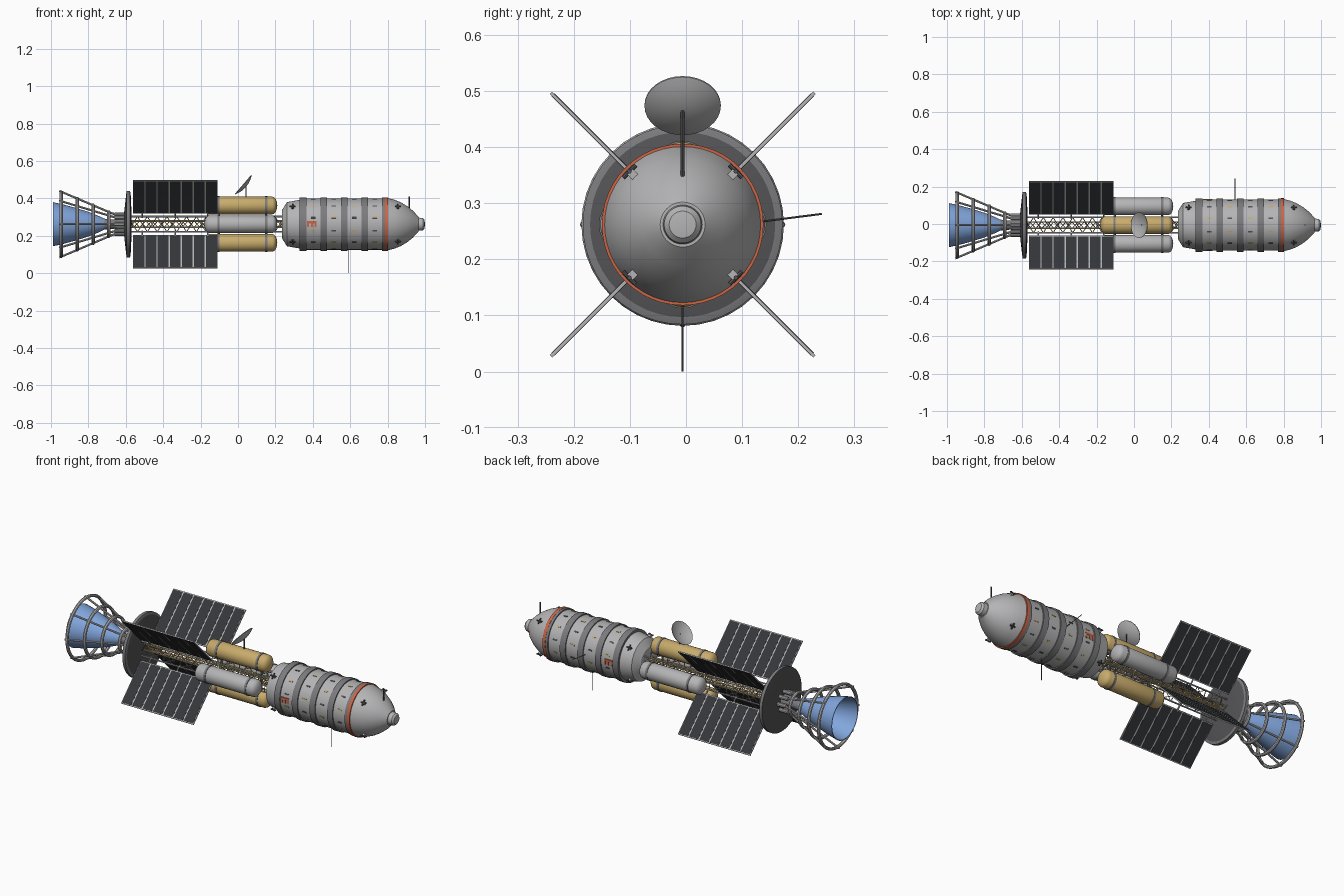
import bpy, bmesh, math
from mathutils import Matrix, Vector

if "Cube" in bpy.data.objects:
    bpy.data.objects.remove(bpy.data.objects["Cube"])

AXIS = Vector((0, -0.006, 0.262))   # long axis of the craft
TAU = math.tau


def material(name, r, g, b):
    m = bpy.data.materials.new(name)
    m.use_nodes = True
    m.diffuse_color = (r, g, b, 1)
    bsdf = m.node_tree.nodes["Principled BSDF"]
    bsdf.inputs["Base Color"].default_value = (r, g, b, 1)
    bsdf.inputs["Roughness"].default_value = 0.6
    return m


LIGHT = material("light grey", 0.46, 0.46, 0.47)
MID = material("mid grey", 0.2, 0.2, 0.21)
DARK = material("dark grey", 0.09, 0.09, 0.095)
CELL = material("solar cell", 0.035, 0.037, 0.042)
GOLD = material("gold", 0.58, 0.41, 0.15)
BLUE = material("blue", 0.22, 0.38, 0.72)
RED = material("orange red", 0.6, 0.13, 0.06)


def finish(bm, name, mats, recalc=True):
    if recalc:
        bmesh.ops.recalc_face_normals(bm, faces=bm.faces)
    me = bpy.data.meshes.new(name)
    bm.to_mesh(me)
    bm.free()
    for m in mats:
        me.materials.append(m)
    me.polygons.foreach_set("use_smooth", [True] * len(me.polygons))
    me.set_sharp_from_angle(angle=math.radians(32))
    ob = bpy.data.objects.new(name, me)
    ob.location = AXIS
    bpy.context.collection.objects.link(ob)
    return ob


def polar(x, r, a):
    return Vector((x, r * math.cos(a), r * math.sin(a)))


def lathe(bm, profile, n=32, matrix=Matrix(), closed=False):
    """Turn (x, radius, material index) points around the x axis."""
    rings = []
    for x, r, *_ in profile:
        count = n if r > 1e-5 else 1
        rings.append([bm.verts.new(matrix @ polar(x, r, TAU * i / n)) for i in range(count)])
    pairs = list(zip(rings, rings[1:], profile))
    if closed:
        pairs.append((rings[-1], rings[0], profile[-1]))
    for p, q, point in pairs:
        for i in range(n):
            j = (i + 1) % n
            loop = [p[i % len(p)], p[j % len(p)], q[j % len(q)], q[i % len(q)]]
            f = bm.faces.new(list(dict.fromkeys(loop)))
            f.material_index = point[2] if len(point) > 2 else 0


def rod(bm, a, b, r, n=6, index=0):
    a, b = Vector(a), Vector(b)
    turn = (b - a).to_track_quat('Z', 'Y').to_matrix().to_4x4()
    made = bmesh.ops.create_cone(bm, cap_ends=True, segments=n, radius1=r, radius2=r, depth=(b - a).length,
                                 matrix=Matrix.Translation((a + b) / 2) @ turn)
    for f in {f for v in made["verts"] for f in v.link_faces}:
        f.material_index = index


def box(bm, x, r, angle, size, index=0, side=0):
    """Box at a radius and angle; size is along x, outward and sideways."""
    m = (Matrix.Rotation(angle, 4, 'X') @ Matrix.Translation((x, r, side))
         @ Matrix.Diagonal((*size, 1)))
    made = bmesh.ops.create_cube(bm, size=1, matrix=m)
    for f in {f for v in made["verts"] for f in v.link_faces}:
        f.material_index = index


DIAGONALS = [TAU * (k + 0.5) / 4 for k in range(4)]
EIGHTHS = [TAU * k / 8 for k in range(8)]

# Crew hull: rear cone, banded barrel, red ring, rounded nose and cap
profile = [(0.235, 0, 0), (0.235, 0.075, 0), (0.262, 0.118, 0), (0.33, 0.13, 1)]
bands = [0.33 + 0.11 * k for k in range(5)]
for x in bands:
    end = x + (0.035 if x < 0.75 else 0.015)
    profile += [(x, 0.143, 1), (end, 0.143, 1)]
    if x < 0.75:
        profile += [(end, 0.137, 0), (x + 0.11, 0.137, 1)]
profile += [(0.785, 0.144, 2), (0.802, 0.144, 2), (0.802, 0.139, 0), (0.835, 0.131, 0),
            (0.87, 0.117, 0), (0.905, 0.096, 0), (0.935, 0.072, 0), (0.965, 0.04, 0),
            (0.965, 0.035, 0), (0.988, 0.033, 0), (0.997, 0.024, 0), (1.0, 0, 0)]
bm = bmesh.new()
lathe(bm, profile, 48)
finish(bm, "crew_hull", [LIGHT, MID, RED])

# Small windows around every light band
bm = bmesh.new()
for i, x in enumerate(bands[:4]):
    for k in range(12):
        box(bm, x + 0.072, 0.137, TAU * (k + 0.5) / 12, (0.024, 0.004, 0.008), (k + i) % 2)
finish(bm, "hull_windows", [GOLD, DARK])

# Red notched plates on both flanks
bm = bmesh.new()
for a in (0, math.pi):
    up = math.cos(a)
    box(bm, 0.395, 0.137, a, (0.05, 0.005, 0.012), 0, 0.010 * up)
    for dx in (-0.02, 0, 0.02):
        box(bm, 0.395 + dx, 0.137, a, (0.01, 0.005, 0.022), 0, -0.005 * up)
finish(bm, "flank_plates", [RED])

# Attitude thruster blocks on the diagonals
bm = bmesh.new()
for x, r in ((0.855, 0.126), (0.292, 0.127)):
    for a in DIAGONALS:
        box(bm, x, r, a, (0.014, 0.014, 0.014))
        c = polar(x, r + 0.008, a)
        side = polar(0, 0.016, a + TAU / 4)
        rod(bm, c - side, c + side, 0.004, 8, 1)
        rod(bm, c - Vector((0.016, 0, 0)), c + Vector((0.016, 0, 0)), 0.004, 8, 1)
finish(bm, "thruster_blocks", [LIGHT, DARK])

# Whip antennas and nose mast
bm = bmesh.new()
rod(bm, (0.59, 0, -0.13), (0.59, 0, -0.262), 0.0018)
rod(bm, (0.54, 0.13, 0.004), (0.54, 0.248, 0.019), 0.0018)
rod(bm, (0.915, 0, 0.08), (0.915, 0, 0.149), 0.0035, 8)
finish(bm, "antennas", [DARK])

# Propellant tanks with dark straps
for k, name in enumerate(("left", "top", "right", "bottom")):
    y, z = 0.1 * math.cos(k * TAU / 4), 0.1 * math.sin(k * TAU / 4)
    place = Matrix.Translation((0, y, z))
    bm = bmesh.new()
    caps = [(0.026 * (1 - math.sin(t)), 0.047 * math.cos(t)) for t in
            (TAU / 4, 1.2, 0.8, 0.4, 0)]
    tank = [(-0.18 + d, r, 0) for d, r in caps] + [(0.21 - d, r, 0) for d, r in reversed(caps)]
    lathe(bm, tank, 24, place)
    for x in (-0.11, 0.145):
        lathe(bm, [(x, 0.044, 1), (x, 0.0495, 1), (x + 0.012, 0.0495, 1), (x + 0.012, 0.044, 1)],
              24, place, True)
    for x in (-0.1, 0.15):
        rod(bm, (x, y * 0.6, z * 0.6), (x, 0, 0), 0.005, 6, 1)
    finish(bm, f"{name}_tank", [GOLD if k % 2 else LIGHT, MID])

# Truss spine: grey outer rails and bracing around a gold core lattice
bm = bmesh.new()
for r, cells, thick, index in ((0.058, 16, 0.0032, 0), (0.024, 26, 0.003, 1)):
    step = 0.84 / cells
    for a in DIAGONALS:
        b = a + TAU / 4
        rod(bm, polar(-0.59, r, a), polar(0.25, r, a), thick * 1.4, 6, index)
        for i in range(cells):
            x = -0.59 + i * step
            p, q = (a, b) if i % 2 else (b, a)
            rod(bm, polar(x, r, p), polar(x + step, r, q), thick * 0.7, 4, index)
finish(bm, "truss_spine", [LIGHT, GOLD])

# Four diagonal solar panels, seven cell columns each
bm = bmesh.new()
INNER, OUTER, START, COLS = 0.083, 0.332, -0.562, 7
width = 0.452 / COLS
for a in DIAGONALS:
    box(bm, START + 0.226, (INNER + OUTER) / 2, a, (0.452, OUTER - INNER, 0.006))
    for i in range(COLS):
        box(bm, START + (i + 0.5) * width, (INNER + OUTER) / 2, a,
            (width - 0.007, OUTER - INNER - 0.01, 0.0075), 1)
    for x in (START + 0.05, START + 0.226, START + 0.4):
        rod(bm, polar(x, 0.05, a), polar(x, INNER + 0.01, a), 0.004)
finish(bm, "solar_panels", [LIGHT, CELL])

# Radiation shield disc
bm = bmesh.new()
lathe(bm, [(-0.612, 0, 0), (-0.608, 0.07, 0), (-0.598, 0.16, 0), (-0.595, 0.178, 1), (-0.578, 0.178, 1),
           (-0.574, 0.165, 0), (-0.57, 0.08, 0), (-0.568, 0, 0)], 48)
finish(bm, "radiation_shield", [DARK, MID])

# Engine neck with a ring of small canisters
bm = bmesh.new()
lathe(bm, [(-0.72, 0, 0), (-0.72, 0.03, 0), (-0.66, 0.024, 0), (-0.64, 0.035, 0), (-0.605, 0.035, 0),
           (-0.605, 0, 0)], 24)
for a in EIGHTHS:
    rod(bm, polar(-0.66, 0.052, a), polar(-0.605, 0.052, a), 0.011, 10, 1)
    rod(bm, polar(-0.69, 0.064, a), polar(-0.65, 0.05, a), 0.006, 8, 1)
finish(bm, "engine_neck", [MID, LIGHT])

# Blue engine bell, open at the rear
bm = bmesh.new()
outer = [(-0.70, 0.022), (-0.74, 0.042), (-0.8, 0.066), (-0.87, 0.088), (-0.94, 0.107), (-0.99, 0.118)]
lathe(bm, outer + [(x, r - 0.004) for x, r in reversed(outer)], 40, closed=True)
finish(bm, "engine_bell", [BLUE])

# Cage of hoops and struts around the bell
bm = bmesh.new()
hoops = ((-0.945, 0.172), (-0.86, 0.138), (-0.775, 0.103), (-0.692, 0.066))
for x, r in hoops:
    tube = [(x + 0.0095 * math.cos(t), r + 0.0085 * math.sin(t)) for t in EIGHTHS]
    lathe(bm, tube, 40, closed=True)
for a in EIGHTHS:
    rod(bm, polar(-0.955, 0.178, a), polar(-0.692, 0.066, a), 0.0055, 8)
finish(bm, "engine_cage", [LIGHT])

# Dish antenna, tilted up and back, on a stalk
bm = bmesh.new()
tilt = Matrix.Translation((0.027, 0, 0.213)) @ Matrix.Rotation(math.atan2(-0.65, -0.76), 4, 'Y')
bowl = [(-0.018 * (1 - (r / 0.068) ** 2), r) for r in (0, 0.02, 0.04, 0.056, 0.068)]
lathe(bm, bowl + [(x - 0.003, r) for x, r in reversed(bowl)], 32, tilt)
rod(bm, (0.043, 0, 0.14), (0.043, 0, 0.203), 0.0035, 8, 1)
finish(bm, "dish_antenna", [LIGHT, DARK])
